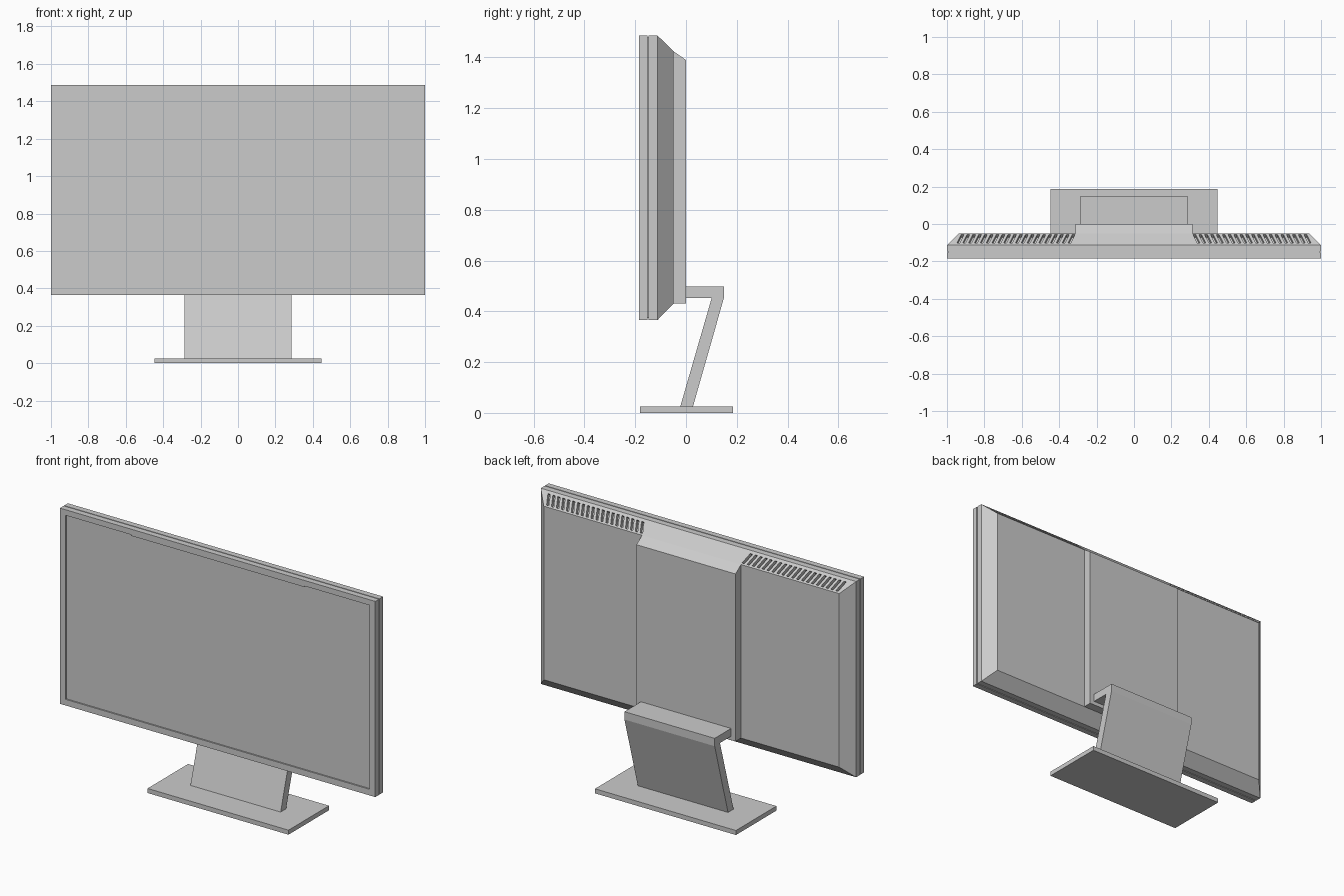
import bpy, bmesh
from mathutils import Vector

if "Cube" in bpy.data.objects:
    bpy.data.objects.remove(bpy.data.objects["Cube"])


def finish(name, bm):
    bmesh.ops.recalc_face_normals(bm, faces=bm.faces)
    me = bpy.data.meshes.new(name)
    bm.to_mesh(me)
    bm.free()
    ob = bpy.data.objects.new(name, me)
    bpy.context.collection.objects.link(ob)
    return ob


def loft(name, rings):
    """Closed body through rectangles (half width, z low, z high, y)."""
    bm = bmesh.new()
    loops = [[bm.verts.new(p) for p in
              ((-hx, y, z0), (hx, y, z0), (hx, y, z1), (-hx, y, z1))]
             for hx, z0, z1, y in rings]
    for a, b in zip(loops, loops[1:]):
        for i in range(4):
            j = (i + 1) % 4
            bm.faces.new((a[i], a[j], b[j], b[i]))
    bm.faces.new(loops[0])
    bm.faces.new(loops[-1])
    return finish(name, bm)


def extrude_x(name, profile, hx):
    """Side profile of (y, z) points extruded across x."""
    bm = bmesh.new()
    a, b = [[bm.verts.new((x, y, z)) for y, z in profile] for x in (-hx, hx)]
    bm.faces.new(a)
    bm.faces.new(b)
    for i in range(len(a)):
        j = (i + 1) % len(a)
        bm.faces.new((a[i], a[j], b[j], b[i]))
    return finish(name, bm)


# Front frame with recessed screen, seam groove, and tapered back
Z0, Z1 = 0.365, 1.487
shell = loft("screen_housing", [
    (0.965, 0.40, 1.455, -0.177),
    (0.965, 0.40, 1.455, -0.185),
    (1.0, Z0, Z1, -0.185),
    (1.0, Z0, Z1, -0.152),
    (0.992, Z0 + 0.008, Z1 - 0.008, -0.152),
    (0.992, Z0 + 0.008, Z1 - 0.008, -0.147),
    (1.0, Z0, Z1, -0.147),
    (1.0, Z0, Z1, -0.113),
    (0.937, 0.43, 1.425, -0.05),
])

# Slanted vent slots cut into the top slope, mirrored left and right
bm = bmesh.new()
top, bottom = Vector((0, -0.101, 1.475)), Vector((0, -0.057, 1.432))
normal = Vector((0, 0.7, 0.7))
COUNT = 20
for side in (-1, 1):
    for k in range(COUNT):
        x = 0.345 + k * 0.594 / (COUNT - 1)
        corners = []
        for depth in (-0.02, 0.01):
            for p, dx in ((top, 0.0), (bottom, -0.022)):
                for w in (-0.0075, 0.0075):
                    corners.append(bm.verts.new(
                        p + normal * depth + Vector((side * (x + dx + w), 0, 0))))
        c = corners
        for f in ((0, 1, 3, 2), (4, 5, 7, 6), (0, 1, 5, 4),
                  (2, 3, 7, 6), (0, 2, 6, 4), (1, 3, 7, 5)):
            bm.faces.new([c[i] for i in f])
cutter = finish("vent_cutter", bm)
cutter.hide_render = True
cutter.hide_set(True)
mod = shell.modifiers.new("vents", "BOOLEAN")
mod.operation = "DIFFERENCE"
mod.solver = "EXACT"
mod.object = cutter

# Raised centre block on the back
extrude_x("back_centre_block", [(-0.10, 0.50), (-0.10, 1.40), (-0.05, 1.425),
                                (0, 1.39), (0, 0.43), (-0.05, 0.43)], 0.314)

# Thin strip under the top bezel
extrude_x("top_strip", [(-0.185, 1.449), (-0.185, 1.456),
                        (-0.175, 1.456), (-0.175, 1.449)], 0.55)

# Bent stand and base plate
extrude_x("stand_neck", [(-0.005, 0.452), (-0.005, 0.497), (0.149, 0.497),
                         (0.149, 0.452), (0.026, 0.02), (-0.024, 0.02),
                         (0.101, 0.452)], 0.286)
extrude_x("stand_base", [(-0.181, 0), (-0.181, 0.026),
                         (0.186, 0.026), (0.186, 0)], 0.447)
